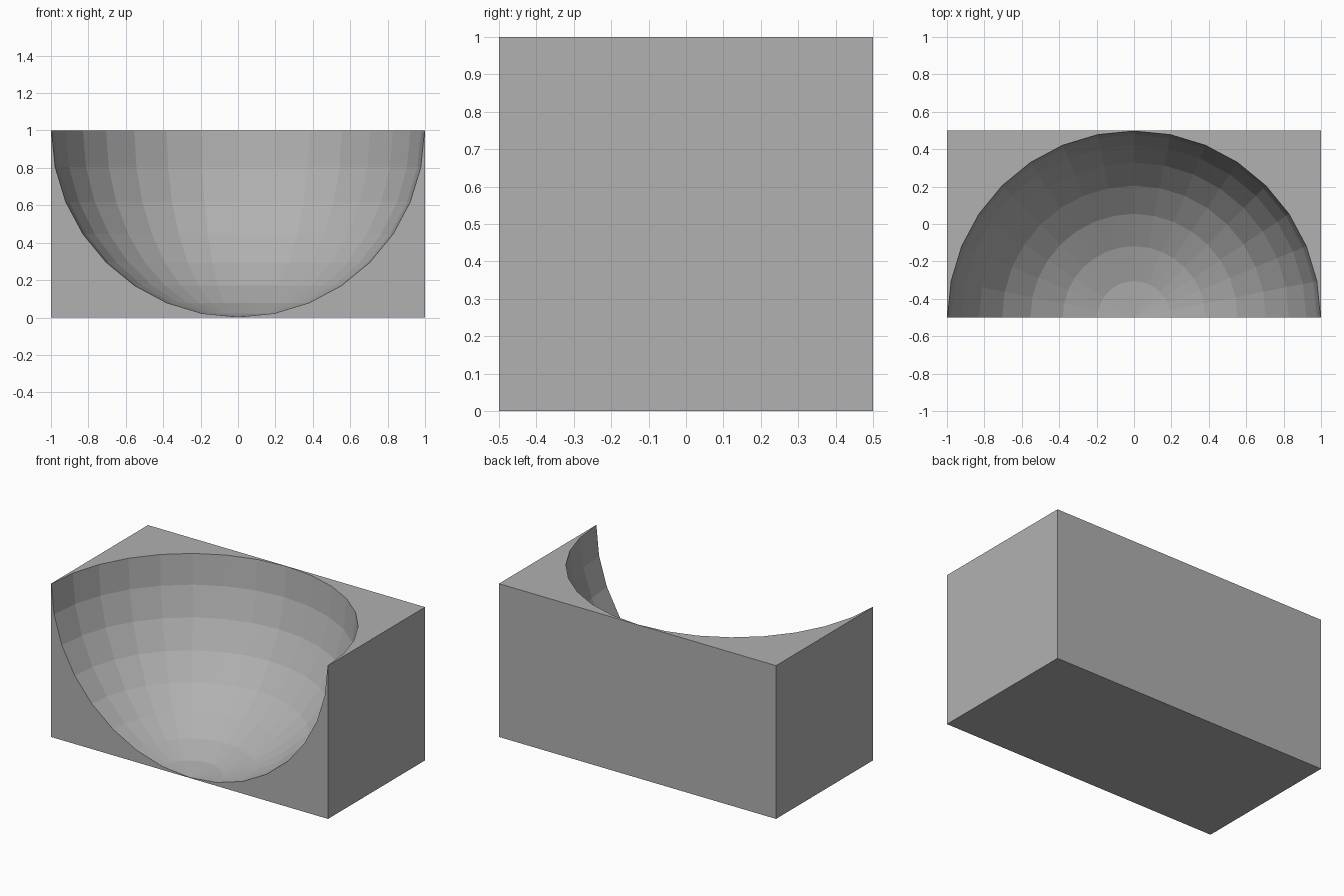
import bpy

if "Cube" in bpy.data.objects:
    bpy.data.objects.remove(bpy.data.objects["Cube"])

# Solid block
bpy.ops.mesh.primitive_cube_add(size=1, location=(0, 0, 0.5))
block = bpy.context.object
block.name = "block"
block.scale = (2, 1, 1)
bpy.ops.object.transform_apply(location=False, rotation=False, scale=True)

# Dark grey finish
grey = bpy.data.materials.new("dark_grey")
grey.diffuse_color = (0.44, 0.44, 0.44, 1)
grey.use_nodes = True
grey.node_tree.nodes["Principled BSDF"].inputs["Base Color"].default_value = grey.diffuse_color
block.data.materials.append(grey)

# Faceted sphere centred on the top front edge, used to carve the bowl
bpy.ops.mesh.primitive_uv_sphere_add(segments=32, ring_count=16, radius=0.997,
                                     location=(0, -0.5, 1))
cutter = bpy.context.object
cutter.name = "bowl_cutter"
cutter.hide_render = True
cutter.data.materials.append(grey)

# Carve the quarter-sphere hollow
cut = block.modifiers.new("carve_bowl", 'BOOLEAN')
cut.operation = 'DIFFERENCE'
cut.solver = 'EXACT'
cut.object = cutter
bpy.context.view_layer.objects.active = block
bpy.ops.object.modifier_apply(modifier=cut.name)
bpy.data.objects.remove(cutter, do_unlink=True)
